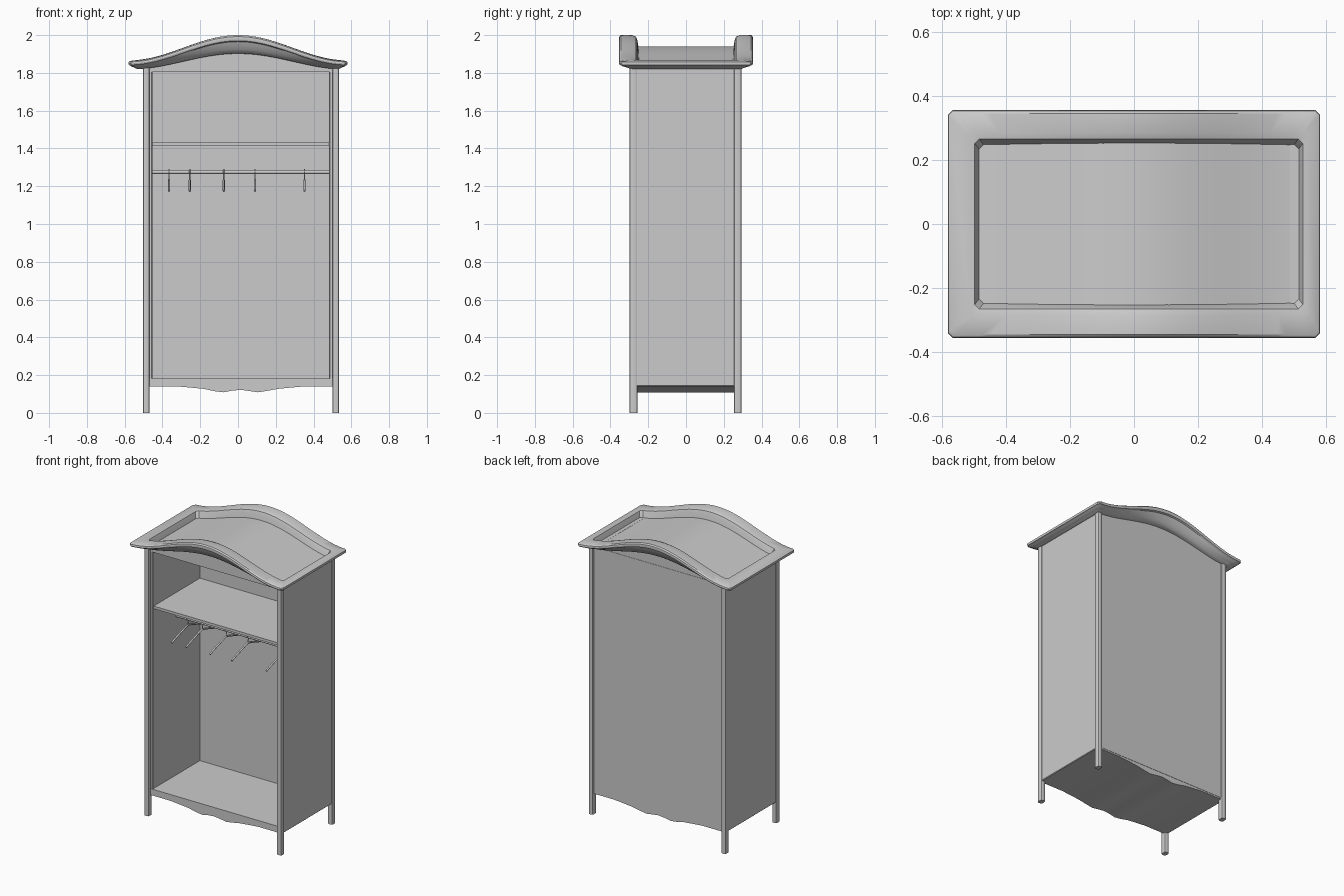
import bpy, bmesh, math

if "Cube" in bpy.data.objects:
    bpy.data.objects.remove(bpy.data.objects["Cube"])

CX = 0.015   # the carcass sits slightly right of the crown's centre


def finish(name, bm, smooth=True):
    bmesh.ops.recalc_face_normals(bm, faces=bm.faces)
    me = bpy.data.meshes.new(name)
    bm.to_mesh(me)
    bm.free()
    ob = bpy.data.objects.new(name, me)
    bpy.context.collection.objects.link(ob)
    if smooth:
        bpy.ops.object.select_all(action='DESELECT')
        ob.select_set(True)
        bpy.context.view_layer.objects.active = ob
        bpy.ops.object.shade_smooth_by_angle(angle=math.radians(30))
    return ob


def box(name, x0, x1, y0, y1, z0, z1, bevel=0.0):
    bm = bmesh.new()
    bmesh.ops.create_cube(bm, size=1)
    for v in bm.verts:
        v.co = ((x0 + x1) / 2 + v.co.x * (x1 - x0),
                (y0 + y1) / 2 + v.co.y * (y1 - y0),
                (z0 + z1) / 2 + v.co.z * (z1 - z0))
    if bevel:
        bmesh.ops.bevel(bm, geom=bm.edges[:], offset=bevel, segments=1, affect='EDGES')
    return finish(name, bm, False)


def slab(name, upper, lower, y0, y1):
    """Solid running front to back between two xz lines sharing their x values."""
    bm = bmesh.new()
    rows = [[bm.verts.new((x, y, z)) for x, z in line]
            for line, y in ((upper, y0), (upper, y1), (lower, y1), (lower, y0))]
    for a, b in zip(rows, rows[1:] + rows[:1]):
        for i in range(len(upper) - 1):
            bm.faces.new((a[i], a[i + 1], b[i + 1], b[i]))
    for i in (0, -1):
        bm.faces.new([r[i] for r in rows])
    return finish(name, bm)


def swell(x):
    return 0.5 * (1 + math.cos(math.pi * min(abs(x) / 0.58, 1)))


# Corner posts with chamfered edges
for side, px in (("left", -0.486), ("right", 0.518)):
    for end, py in (("front", -0.278), ("back", 0.273)):
        bm = bmesh.new()
        bmesh.ops.create_cube(bm, size=1)
        for v in bm.verts:
            v.co = (px + v.co.x * 0.034, py + v.co.y * 0.04, 0.92 + v.co.z * 1.84)
        upright = [e for e in bm.edges if abs(e.verts[0].co.z - e.verts[1].co.z) > 1]
        bmesh.ops.bevel(bm, geom=upright, offset=0.009, segments=2, profile=0.5, affect='EDGES')
        finish(f"{end}_{side}_post", bm)

# Side, back, shelf
box("left_side_panel", -0.497, -0.453, -0.275, 0.27, 0.14, 1.83, 0.004)
box("right_side_panel", 0.483, 0.529, -0.275, 0.27, 0.14, 1.83, 0.004)
box("back_panel", -0.475, 0.505, 0.235, 0.28, 0.15, 1.83)
box("shelf", -0.456, 0.486, -0.265, 0.24, 1.413, 1.431)

# Floor with scalloped underside
wave = [(-0.485, 0.14), (-0.32, 0.14), (-0.25, 0.134), (-0.18, 0.127), (-0.12, 0.114),
        (-0.075, 0.109), (-0.03, 0.118), (0.015, 0.122), (0.06, 0.116), (0.105, 0.109),
        (0.15, 0.116), (0.21, 0.127), (0.28, 0.134), (0.35, 0.14), (0.515, 0.14)]
slab("floor_and_apron", [(x, 0.183) for x, z in wave], wave, -0.277, 0.278)

# Arched roof with flat ceiling
xs = [-0.49 + 1.01 * i / 32 for i in range(33)]
slab("arched_roof", [(x, 1.822 + 0.118 * swell(x)) for x in xs],
     [(x, 1.805) for x in xs], -0.277, 0.278)

# Crown moulding: (inset from outer edge, x shift, z at ends, z at peak)
section = [(0.11, CX, 1.82, 1.9), (0.062, 0, 1.818, 1.903), (0.05, 0, 1.824, 1.908),
           (0.035, 0, 1.83, 1.925), (0.02, 0, 1.834, 1.952), (0.014, 0, 1.838, 1.965),
           (0.003, 0, 1.842, 1.97), (0, 0, 1.85, 1.98), (0.002, 0, 1.858, 1.992),
           (0.01, 0, 1.863, 2.0), (0.07, CX, 1.866, 2.0), (0.09, CX, 1.863, 1.992),
           (0.097, CX, 1.85, 1.975)]
bm = bmesh.new()
rings = []
for inset, shift, z_end, z_peak in section:
    shift = shift if inset > 0.06 else 0
    hx, hy, c, n = 0.58 - inset * 0.72, 0.355 - inset, 0.014, 40
    if inset > 0.06:
        hx = 0.58 - inset * 0.76
    front = [(-(hx - c) + 2 * (hx - c) * i / n, -hy) for i in range(n + 1)]
    loop = front + [(hx, c - hy), (hx, hy - c)]
    loop += [(x, -y) for x, y in reversed(front)] + [(-hx, hy - c), (-hx, c - hy)]
    rings.append([bm.verts.new((x + shift, y, z_end + (z_peak - z_end) * swell(x + shift)))
                  for x, y in loop])
for a, b in zip(rings, rings[1:] + rings[:1]):
    for i in range(len(a)):
        j = (i + 1) % len(a)
        bm.faces.new((a[i], a[j], b[j], b[i]))
finish("crown_moulding", bm)

# Clothes rail
ROD_Y, ROD_Z = -0.02, 1.275
bpy.ops.mesh.primitive_cylinder_add(vertices=16, radius=0.01, depth=0.94,
                                    location=(CX, ROD_Y, ROD_Z), rotation=(0, math.pi / 2, 0))
bpy.context.object.name = "clothes_rail"
bpy.ops.object.shade_smooth_by_angle(angle=math.radians(40))


# Hangers: hook over the rail, sloping arms
def hanger(name, x):
    cu = bpy.data.curves.new(name, 'CURVE')
    cu.dimensions = '3D'
    cu.bevel_resolution = 1
    cu.bevel_depth = 0.006
    cu.use_fill_caps = True
    hook = [(0.014 * math.cos(t), 0.014 * math.sin(t))
            for t in (math.radians(a) for a in range(200, -61, -26))]
    hook += [(0.0, -0.026), (0.0, -0.045)]
    arms = [(-0.175, -0.1), (-0.16, -0.092), (-0.03, -0.05), (0, -0.043),
            (0.03, -0.05), (0.16, -0.092), (0.175, -0.1)]
    for pts, radius in ((hook, 0.55), (arms, 1.0)):
        sp = cu.splines.new('POLY')
        sp.points.add(len(pts) - 1)
        for p, (y, z) in zip(sp.points, pts):
            p.co = (x, ROD_Y + y, ROD_Z + z, 1)
            p.radius = radius
    ob = bpy.data.objects.new(name, cu)
    bpy.context.collection.objects.link(ob)


for i, x in enumerate((-0.365, -0.255, -0.075, 0.09, 0.352)):
    hanger(f"hanger_{i + 1}", x)
